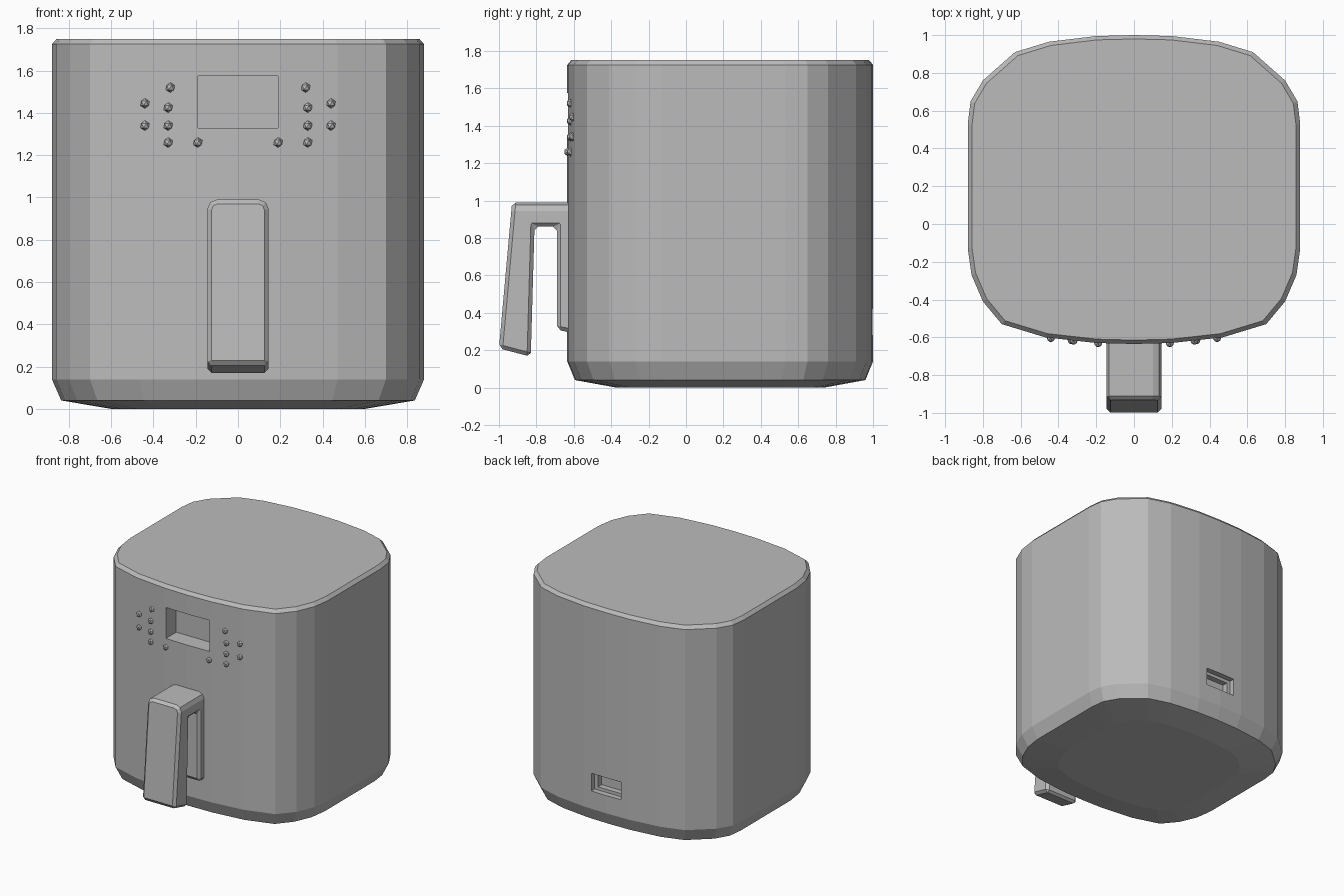
import bpy, bmesh
from mathutils import Vector

cube = bpy.data.objects.get("Cube")
if cube:
    bpy.data.objects.remove(cube, do_unlink=True)

grey = bpy.data.materials.new("plain grey")
grey.use_nodes = True
COLOUR = (0.5, 0.5, 0.5, 1)
grey.diffuse_color = COLOUR
grey.node_tree.nodes["Principled BSDF"].inputs["Base Color"].default_value = COLOUR


def make(name, bm):
    bmesh.ops.recalc_face_normals(bm, faces=bm.faces)
    mesh = bpy.data.meshes.new(name)
    bm.to_mesh(mesh)
    bm.free()
    mesh.materials.append(grey)
    obj = bpy.data.objects.new(name, mesh)
    bpy.context.collection.objects.link(obj)
    return obj


def apply_modifier(obj, mod):
    bpy.context.view_layer.objects.active = obj
    bpy.ops.object.modifier_apply(modifier=mod.name)


def carve(obj, centre, size):
    bm = bmesh.new()
    bmesh.ops.create_cube(bm, size=1)
    bmesh.ops.scale(bm, vec=size, verts=bm.verts)
    bmesh.ops.translate(bm, vec=centre, verts=bm.verts)
    cutter = make("recess_cutter", bm)
    cutter.hide_render = True
    mod = obj.modifiers.new("recess", 'BOOLEAN')
    mod.operation = 'DIFFERENCE'
    mod.solver = 'EXACT'
    mod.object = cutter
    apply_modifier(obj, mod)
    bpy.data.objects.remove(cutter, do_unlink=True)


# Body: rounded-square outline, stacked in rings
half = [(0, -.635), (.2, -.63), (.47, -.6), (.7, -.53), (.80, -.41), (.86, -.27),
        (.88, -.13), (.88, .53), (.865, .65), (.80, .76), (.63, .91), (.45, .965),
        (.2, .995), (0, 1)]
outline = half + [(-x, y) for x, y in half[-2:0:-1]]
MID_Y = .185
rings = [(.68, 0), (.95, .04), (1, .14), (1, 1.725), (.975, 1.75)]  # scale, height
bm = bmesh.new()
loops = [[bm.verts.new((x * s, MID_Y + (y - MID_Y) * s, z)) for x, y in outline]
         for s, z in rings]
n = len(outline)
for low, high in zip(loops, loops[1:]):
    for i in range(n):
        j = (i + 1) % n
        bm.faces.new((low[i], low[j], high[j], high[i]))
bm.faces.new(loops[0][::-1])
bm.faces.new(loops[-1])
body = make("body", bm)

# Display window at the front, power socket at the back
carve(body, (0, -.62, 1.452), (.38, .24, .245))
carve(body, (0, 1, .35), (.26, .09, .14))
carve(body, (0, 1, .35), (.2, .18, .09))

# Basket handle: side profile swept across its width
profile = [(-.6, .99), (-.93, .99), (-1, .21), (-.83, .165), (-.81, .86),
           (-.69, .86), (-.69, .31), (-.6, .29)]
bm = bmesh.new()
face = bm.faces.new([bm.verts.new((-.145, y, z)) for y, z in profile])
sweep = bmesh.ops.extrude_face_region(bm, geom=[face])
bmesh.ops.translate(bm, vec=(.29, 0, 0),
                    verts=[v for v in sweep["geom"] if isinstance(v, bmesh.types.BMVert)])
corners = [e for e in bm.edges
           if all(v.co.z > .98 for v in e.verts) and abs(e.verts[0].co.x - e.verts[1].co.x) < .01]
bmesh.ops.bevel(bm, geom=corners, offset=.045, segments=2, profile=.5, affect='EDGES')
handle = make("basket_handle", bm)
mod = handle.modifiers.new("soft edges", 'BEVEL')
mod.width = .02
mod.segments = 1
mod.limit_method = 'ANGLE'
mod.angle_limit = .9
apply_modifier(handle, mod)


# Control buttons on both sides of the display
def front_y(x):
    for (x0, y0), (x1, y1) in zip(half, half[1:]):
        if x0 <= x <= x1:
            return y0 + (y1 - y0) * (x - x0) / (x1 - x0)


buttons = [(.32, 1.52), (.44, 1.445), (.33, 1.425), (.44, 1.34), (.33, 1.34),
           (.33, 1.26), (.19, 1.26)]
for side, word in ((1, "left"), (-1, "right")):
    for x, z in buttons:
        bm = bmesh.new()
        bmesh.ops.create_icosphere(bm, subdivisions=1, radius=.024)
        bmesh.ops.translate(bm, vec=Vector((side * x, front_y(x), z)), verts=bm.verts)
        make(word + "_button", bm)
